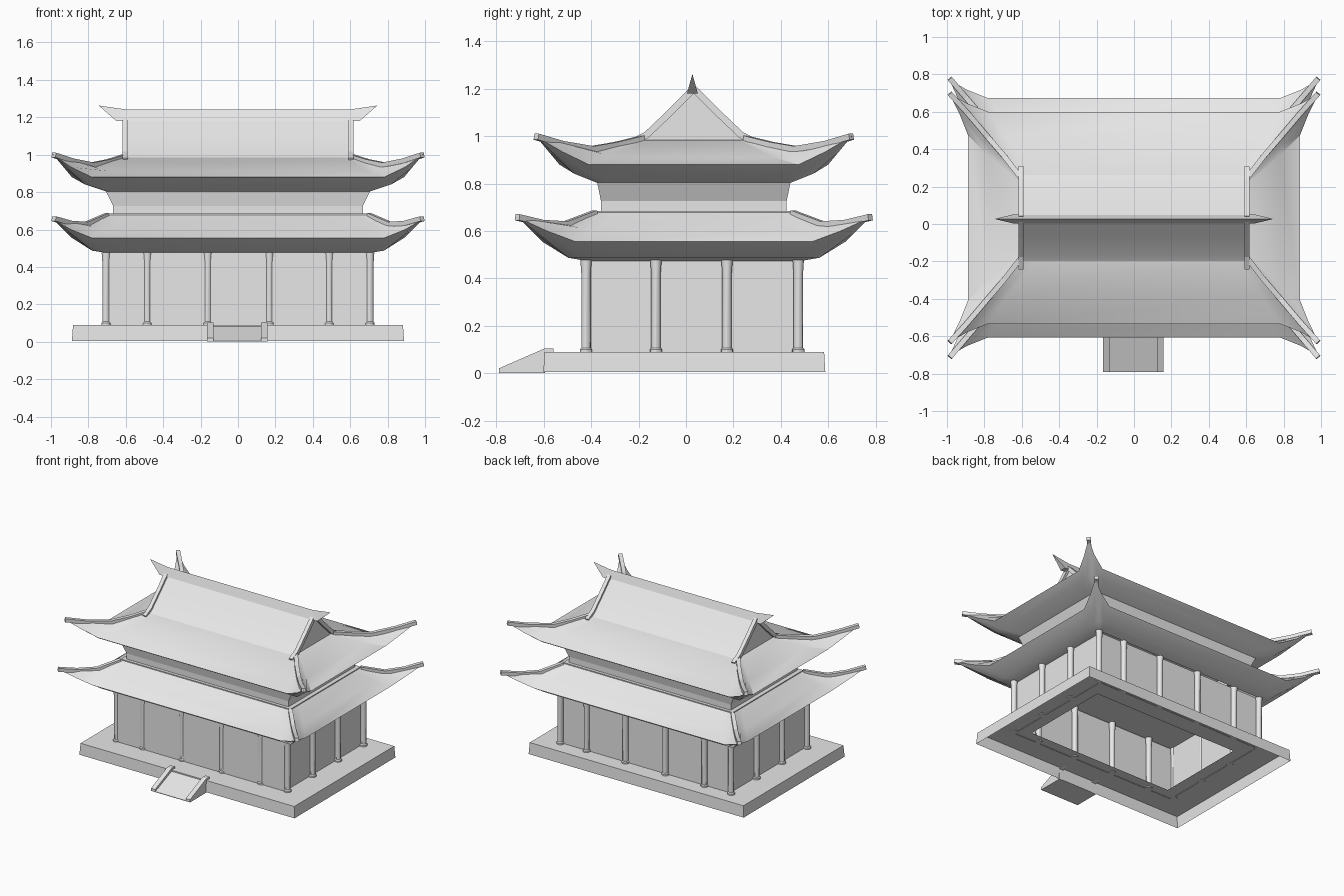
import bpy, bmesh, math
from mathutils import Vector

if "Cube" in bpy.data.objects:
    bpy.data.objects.remove(bpy.data.objects["Cube"])

grey = bpy.data.materials.new("plain_grey")
grey.use_nodes = True
grey.diffuse_color = (0.8, 0.8, 0.8, 1)
grey.node_tree.nodes["Principled BSDF"].inputs["Base Color"].default_value = (0.8, 0.8, 0.8, 1)

CY = 0.033  # centre line of the hall
QUADS = [(1, 1), (-1, 1), (-1, -1), (1, -1)]


def finish(name, bm, smooth=False):
    bmesh.ops.remove_doubles(bm, verts=bm.verts, dist=0.0002)
    bmesh.ops.recalc_face_normals(bm, faces=bm.faces)
    mesh = bpy.data.meshes.new(name)
    bm.to_mesh(mesh)
    bm.free()
    mesh.materials.append(grey)
    obj = bpy.data.objects.new(name, mesh)
    bpy.context.collection.objects.link(obj)
    if smooth:
        bpy.ops.object.select_all(action='DESELECT')
        obj.select_set(True)
        bpy.context.view_layer.objects.active = obj
        bpy.ops.object.shade_smooth_by_angle(angle=math.radians(30))
    return obj


def loft(bm, rings, cap_start=False, cap_end=False):
    """Skin a list of closed rings with equal point counts."""
    loops = [[bm.verts.new(p) for p in r] for r in rings]
    for a, b in zip(loops, loops[1:]):
        for i in range(len(a)):
            j = (i + 1) % len(a)
            bm.faces.new((a[i], a[j], b[j], b[i]))
    if cap_start:
        bm.faces.new(loops[0])
    if cap_end:
        bm.faces.new(loops[-1])


def rect(hx, hy, z, cy=CY):
    return [(sx * hx, cy + sy * hy, z) for sx, sy in QUADS]


def eave_ring(hx, hy, z, out=0, lift=0):
    """Rectangle whose corners sweep outward and upward."""
    quarter = [(hx * .88, hy, z),
               (hx * .95 + out * .5, hy + out * .45, z + lift * .45),
               (hx + out, hy + out, z + lift),
               (hx + out * .45, hy * .89 + out * .5, z + lift * .45),
               (hx, hy * .78, z)]
    pts = []
    for sx, sy in QUADS:
        order = reversed(quarter) if sx * sy > 0 else quarter
        pts += [(sx * x, CY + sy * y, h) for x, y, h in order]
    return pts


def bar(bm, path, width, height):
    """Rectangular bar following a path, kept upright."""
    path = [Vector(p) for p in path]
    rings = []
    for i, p in enumerate(path):
        d = path[min(i + 1, len(path) - 1)] - path[max(i - 1, 0)]
        side = Vector((-d.y, d.x, 0)).normalized() * width / 2
        up = d.cross(side).normalized() * height / 2
        rings.append([p + side + up, p - side + up, p - side - up, p + side - up])
    loft(bm, rings, True, True)


def extrude_x(bm, profile, x0, x1):
    loft(bm, [[(x, y, z) for y, z in profile] for x in (x0, x1)], True, True)


def corner_bars(name, path):
    bm = bmesh.new()
    for sx, sy in QUADS:
        bar(bm, [(sx * x, CY + sy * y, z) for x, y, z in path], .028, .026)
    finish(name, bm)


# Platform: open skirt and a top slab with a central opening
bm = bmesh.new()
loft(bm, [rect(.888, .595, .005, -.007), rect(.882, .59, .09, -.007), rect(.6, .345, .09, -.015)])
finish("platform", bm)

# Entrance ramp with side rails
bm = bmesh.new()
extrude_x(bm, [(-.79, 0), (-.79, .004), (-.595, .083), (-.595, 0)], -.13, .122)
finish("ramp", bm)
bm = bmesh.new()
rail = [(-.79, 0), (-.79, .02), (-.597, .104), (-.56, .104), (-.56, .09), (-.598, .08), (-.598, 0)]
for x in (-.165, .122):
    extrude_x(bm, rail, x, x + .035)
finish("ramp_rails", bm)

# Hall walls and ceiling
bm = bmesh.new()
loft(bm, [rect(.69, .45, .085, .015), rect(.69, .45, .476, .015)], cap_end=True)
finish("hall_walls", bm)

# Columns around the hall
col_x = (-.705, -.485, -.162, .168, .488, .705)
col_y = (-.422, -.127, .173, .474)
spots = [(x, y) for x in col_x for y in col_y
         if x in (col_x[0], col_x[-1]) or y in (col_y[0], col_y[-1])]
bm = bmesh.new()
for cx, cy in spots:
    rings = []
    for r, z in ((.026, .085), (.026, .1), (.02, .107), (.02, .42), (.024, .478)):
        rings.append([(cx + r * math.cos(a * math.tau / 12), cy + r * math.sin(a * math.tau / 12), z)
                      for a in range(12)])
    loft(bm, rings, True, True)
finish("columns", bm, True)

# Lower roof
bm = bmesh.new()
loft(bm, [eave_ring(.69, .45, .473), eave_ring(.78, .53, .487),
          eave_ring(.888, .64, .555, .1, .1),
          eave_ring(.81, .54, .603, 0, .025),
          eave_ring(.70, .415, .678), eave_ring(.70, .415, .685),
          eave_ring(.66, .385, .685)])
finish("lower_roof", bm, True)
corner_bars("lower_hip_ridges", [(.70, .415, .675), (.81, .54, .628), (.9, .645, .634), (.985, .745, .658)])

# Band between the two roofs
bm = bmesh.new()
loft(bm, [rect(.668, .392, .68), rect(.668, .392, .727), rect(.706, .408, .805)])
finish("upper_band", bm)

# Upper roof skirt
bm = bmesh.new()
loft(bm, [eave_ring(.70, .405, .802), eave_ring(.82, .505, .842),
          eave_ring(.888, .567, .88, .1, .12),
          eave_ring(.78, .43, .912, 0, .03),
          eave_ring(.61, .235, .985)], cap_end=True)
finish("upper_roof", bm, True)
corner_bars("upper_hip_ridges", [(.605, .215, .99), (.69, .325, .963), (.78, .43, .945),
                                 (.89, .56, .967), (.985, .665, .998)])

# Gabled top of the upper roof
bm = bmesh.new()
slope = [(.24, .978), (.2, 1.005), (.1, 1.1), (0, 1.2)]
profile = [(CY - y, z) for y, z in slope] + [(CY + y, z) for y, z in reversed(slope[:-1])]
extrude_x(bm, profile, -.6, .6)
finish("gable_roof", bm, True)

# Gable edge bars
bm = bmesh.new()
for sx in (-1, 1):
    for sy in (-1, 1):
        bar(bm, [(sx * .604, CY + sy * y, z) for y, z in
                 ((.27, .97), (.2, 1.005), (.1, 1.1), (0, 1.2))], .028, .028)
finish("gable_ridges", bm)

# Main ridge with raised pointed ends
bm = bmesh.new()
rings = []
for s in (-1, 1):
    tip = [(s * .745, CY - .006, 1.263)] * 3
    body = [(s * .65, CY - .029, 1.18), (s * .65, CY + .017, 1.18), (s * .6, CY - .006, 1.242)]
    rings += [tip, body] if s < 0 else [body, tip]
loft(bm, rings)
finish("main_ridge", bm)
